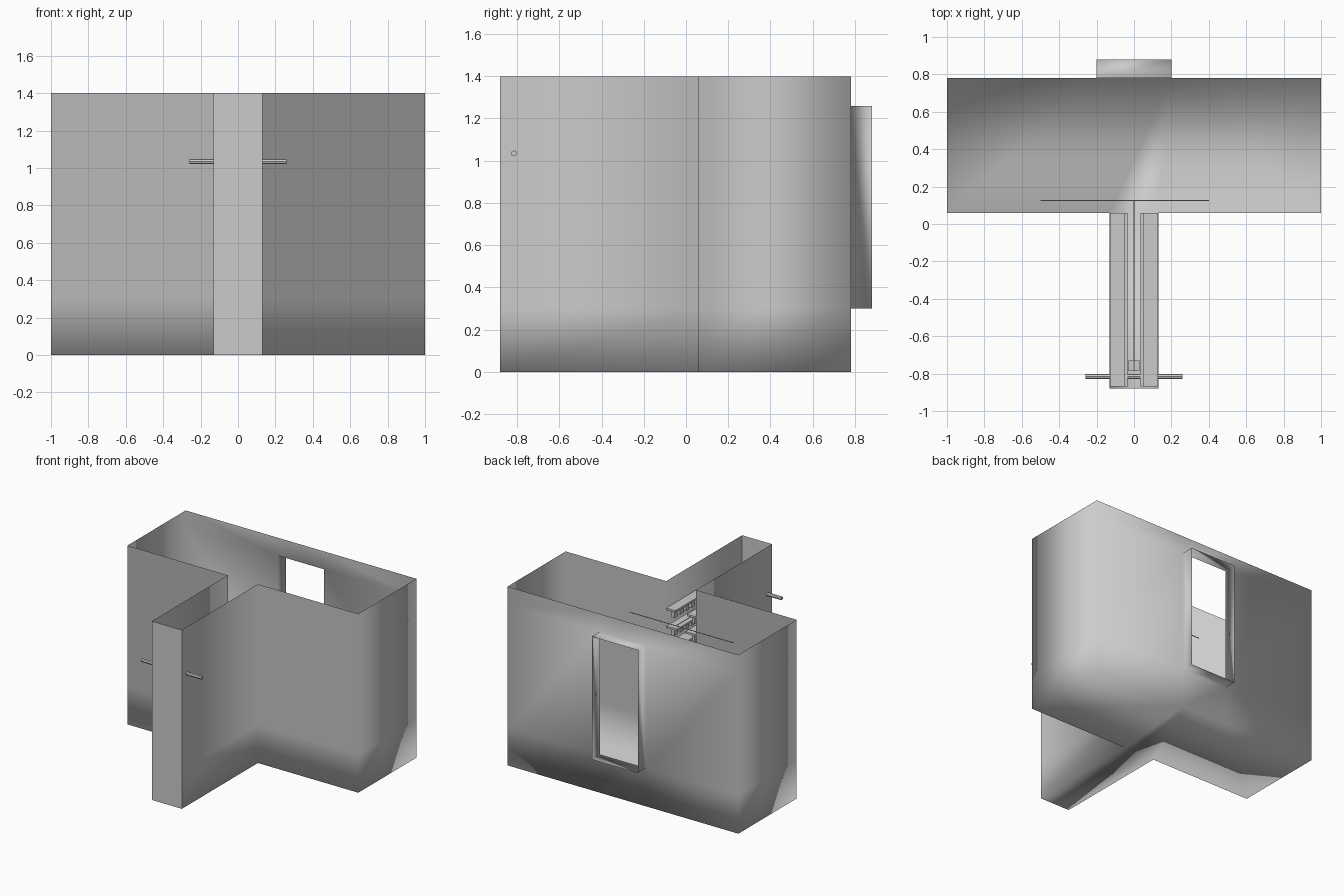
import bpy, bmesh
from mathutils import Matrix

if "Cube" in bpy.data.objects:
    bpy.data.objects.remove(bpy.data.objects["Cube"])


def finish(name, bm, smooth=False):
    me = bpy.data.meshes.new(name)
    bm.to_mesh(me)
    bm.free()
    ob = bpy.data.objects.new(name, me)
    bpy.context.collection.objects.link(ob)
    if smooth:
        for p in me.polygons:
            p.use_smooth = True
    return ob


def add_box(bm, x0, x1, y0, y1, z0, z1):
    m = Matrix.Translation(((x0 + x1) / 2, (y0 + y1) / 2, (z0 + z1) / 2))
    bmesh.ops.create_cube(bm, size=1, matrix=m @ Matrix.Diagonal((x1 - x0, y1 - y0, z1 - z0, 1)))


def add_rod(bm, center, axis, length, r, sides=8):
    rot = Matrix.Rotation(1.5707963, 4, 'Y' if axis == 'x' else 'X')
    bmesh.ops.create_cone(bm, cap_ends=True, segments=sides, radius1=r, radius2=r,
                          depth=length, matrix=Matrix.Translation(center) @ rot)


# T-shaped single-sheet shell, open at the top, with a doorway in the back
outline = [(-1, .06), (-.13, .06), (-.13, -.88), (.13, -.88), (.13, .06),
           (1, .06), (1, .78), (.2, .78), (-.2, .78), (-1, .78)]
levels = [0, .3, 1.26, 1.4]
bm = bmesh.new()
rings = [[bm.verts.new((x, y, z)) for x, y in outline] for z in levels]
n = len(outline)
for lo, (a, b) in enumerate(zip(rings, rings[1:])):
    for i in range(n):
        j = (i + 1) % n
        if not (lo == 1 and i == 7):
            bm.faces.new((a[i], a[j], b[j], b[i]))
bm.faces.new(rings[0][::-1])
# Doorway sleeve standing out from the back wall
hole = [rings[1][7], rings[1][8], rings[2][8], rings[2][7]]
rim = [bm.verts.new((v.co.x, .88, v.co.z)) for v in hole]
for i in range(4):
    j = (i + 1) % 4
    bm.faces.new((hole[i], hole[j], rim[j], rim[i]))
shell = finish("shell", bm, True)
for p in shell.data.polygons:
    if p.normal.y < -.9 and p.center.y < -.8:
        p.use_smooth = False

# Shelves along both sides of the narrow bay, with blocks and a rail on each
shelves, blocks = bmesh.new(), bmesh.new()
for s in (-1, 1):
    def side(b, xa, xb, *rest):
        add_box(b, *sorted((s * xa, s * xb)), *rest)
    for k in range(8):
        z = 1.19 - k * .14
        inner = .05 if k == 0 else .035
        side(shelves, inner, .128, -.87, .06, z - .015, z)
        for i in range(12):
            y = .035 - i * .07
            side(blocks, .075, .10, y - .04, y, z - .075, z - .015)
finish("shelves", shelves)
finish("shelf_blocks", blocks)

# Thin T-shaped rail in the middle, with an end block
bm = bmesh.new()
add_rod(bm, (-.05, .125, 1.11), 'x', .9, .003, 6)
add_rod(bm, (0, -.33, 1.11), 'y', .91, .003, 6)
add_box(bm, -.03, .03, -.785, -.73, 1.09, 1.11)
finish("centre_rail", bm)

# Cross handle through the front of the narrow bay
bm = bmesh.new()
add_rod(bm, (0, -.815, 1.035), 'x', .52, .014, 8)
finish("cross_handle", bm)
